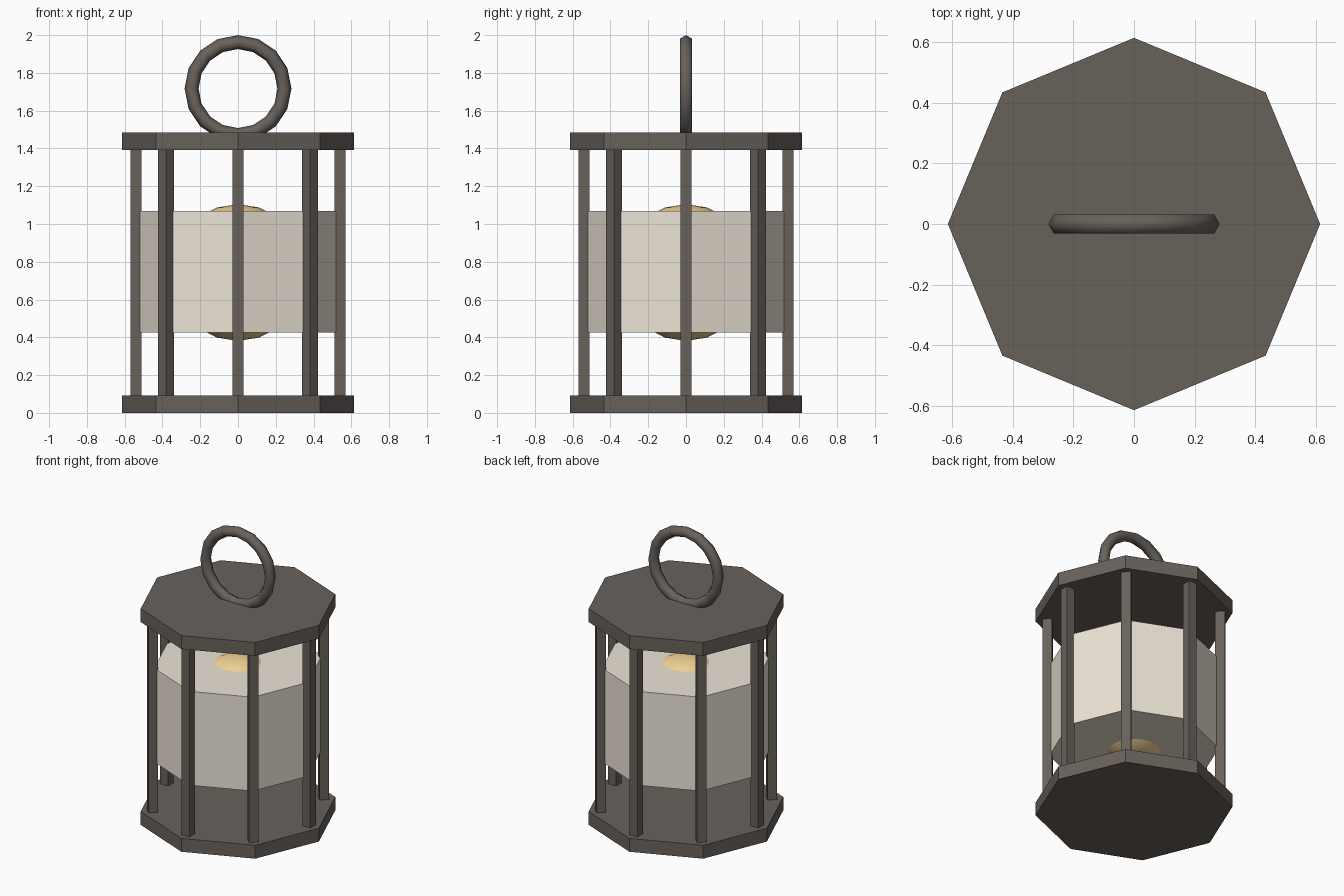
import bpy
import math

if "Cube" in bpy.data.objects:
    bpy.data.objects.remove(bpy.data.objects["Cube"])


def material(name, rgb):
    m = bpy.data.materials.new(name)
    m.diffuse_color = (*rgb, 1.0)
    m.use_nodes = True
    m.node_tree.nodes["Principled BSDF"].inputs["Base Color"].default_value = m.diffuse_color
    return m


METAL = material("dark_metal", (0.14, 0.12, 0.105))
PANE = material("pale_pane", (0.85, 0.78, 0.68))
GLOW = material("warm_glow", (0.90, 0.66, 0.30))


def finish(name, mat, smooth=False):
    ob = bpy.context.object
    ob.name = name
    ob.data.materials.append(mat)
    if smooth:
        bpy.ops.object.shade_smooth()
    return ob


def octagon(name, radius, z0, z1, mat):
    bpy.ops.mesh.primitive_cylinder_add(
        vertices=8, radius=radius, depth=z1 - z0, location=(0, 0, (z0 + z1) / 2))
    return finish(name, mat)


# Base and roof plates
octagon("base_plate", 0.615, 0.0, 0.092, METAL)
octagon("roof_plate", 0.615, 1.393, 1.485, METAL)

# Eight square corner posts
Z0, Z1 = 0.08, 1.405
for i in range(8):
    a = i * math.pi / 4
    bpy.ops.mesh.primitive_cube_add(
        size=1, location=(0.54 * math.cos(a), 0.54 * math.sin(a), (Z0 + Z1) / 2),
        rotation=(0, 0, a))
    bpy.context.object.scale = (0.06, 0.06, Z1 - Z0)
    finish(f"post_{i + 1}", METAL)

# Pale lantern body
octagon("pane_body", 0.53, 0.425, 1.07, PANE)

# Glowing ball poking through the body
bpy.ops.mesh.primitive_uv_sphere_add(
    segments=16, ring_count=10, radius=0.362, location=(0, 0, 0.743))
finish("glow_ball", GLOW, smooth=True)

# Carrying ring
bpy.ops.mesh.primitive_torus_add(
    major_segments=16, minor_segments=6, major_radius=0.246, minor_radius=0.037,
    location=(0, 0, 1.717), rotation=(math.pi / 2, 0, 0))
finish("carry_ring", METAL, smooth=True)
